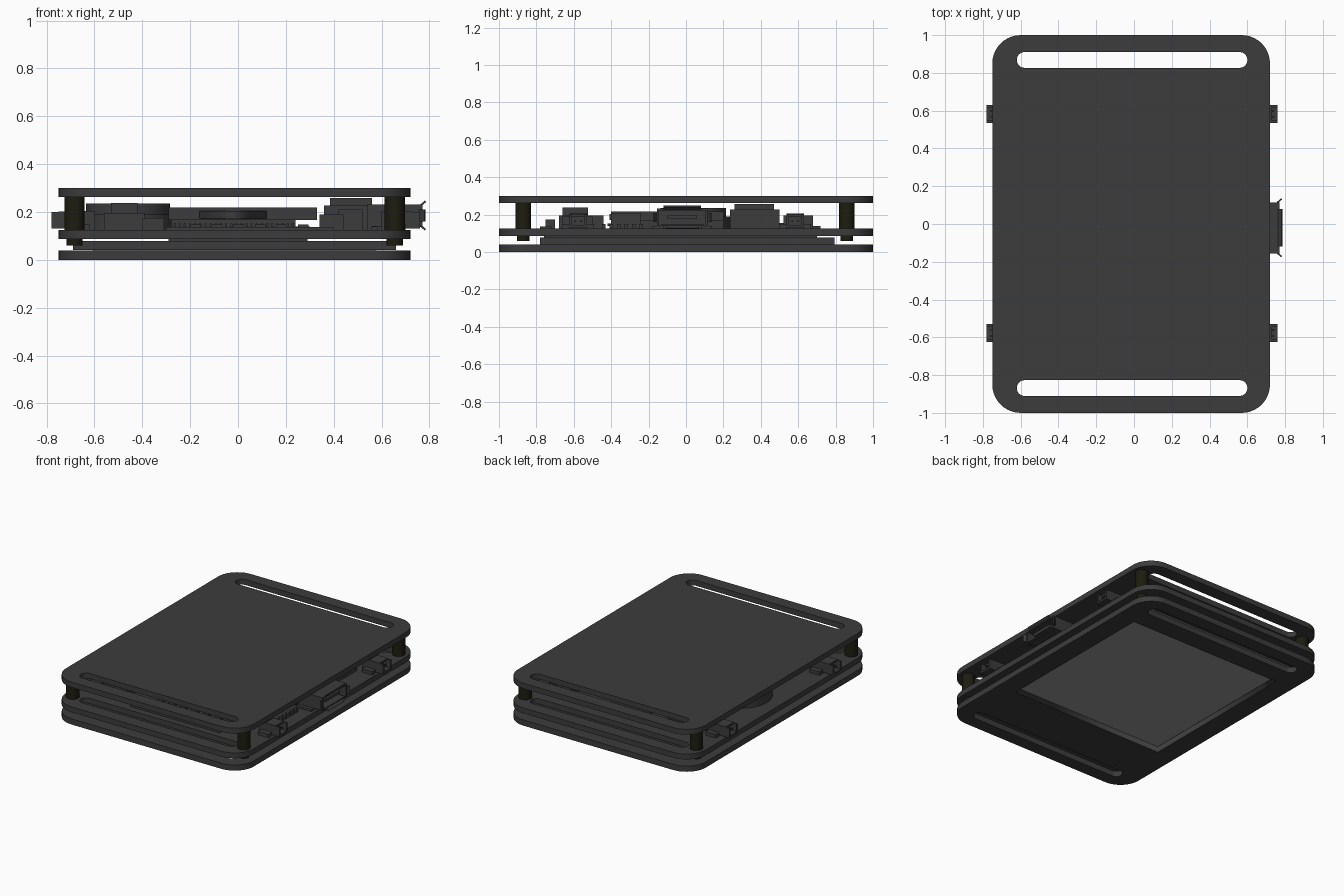
import bpy
from math import sin, cos, pi, radians

if "Cube" in bpy.data.objects:
    bpy.data.objects.remove(bpy.data.objects["Cube"])


def material(name, r, g, b):
    m = bpy.data.materials.new(name)
    m.diffuse_color = (r, g, b, 1)
    m.use_nodes = True
    m.node_tree.nodes["Principled BSDF"].inputs["Base Color"].default_value = m.diffuse_color
    return m


BLACK = material("black", 0.045, 0.045, 0.045)
OLIVE = material("dark_olive", 0.012, 0.012, 0.005)
SCREEN = material("screen_grey", 0.3, 0.3, 0.3)


def rounded(x0, x1, y0, y1, r, n=10):
    """Outline of a rounded rectangle."""
    pts = []
    for k, (cx, cy) in enumerate([(x1 - r, y1 - r), (x0 + r, y1 - r),
                                  (x0 + r, y0 + r), (x1 - r, y0 + r)]):
        for i in range(n + 1):
            a = pi / 2 * (k + i / n)
            pts.append((cx + r * cos(a), cy + r * sin(a)))
    return pts


def plate(name, loops, z0, z1, mat=BLACK):
    """Flat plate from an outer outline followed by hole outlines."""
    cu = bpy.data.curves.new(name, 'CURVE')
    cu.dimensions = '2D'
    cu.fill_mode = 'BOTH'
    cu.extrude = (z1 - z0) / 2
    for loop in loops:
        s = cu.splines.new('POLY')
        s.points.add(len(loop) - 1)
        for p, (x, y) in zip(s.points, loop):
            p.co = (x, y, 0, 1)
        s.use_cyclic_u = True
    ob = bpy.data.objects.new(name, cu)
    ob.location.z = (z0 + z1) / 2
    bpy.context.collection.objects.link(ob)
    bpy.ops.object.select_all(action='DESELECT')
    bpy.context.view_layer.objects.active = ob
    ob.select_set(True)
    bpy.ops.object.convert(target='MESH')
    ob = bpy.context.object
    ob.data.materials.clear()
    ob.data.materials.append(mat)
    return ob


def box(name, x0, x1, y0, y1, z0, z1, mat=BLACK, rot=(0, 0, 0)):
    bpy.ops.mesh.primitive_cube_add(
        size=1, location=((x0 + x1) / 2, (y0 + y1) / 2, (z0 + z1) / 2), rotation=rot)
    ob = bpy.context.object
    ob.name = name
    ob.scale = (abs(x1 - x0), abs(y1 - y0), abs(z1 - z0))
    ob.data.materials.append(mat)
    return ob


def cylinder(name, x, y, r, z0, z1, mat=BLACK, sides=32):
    bpy.ops.mesh.primitive_cylinder_add(vertices=sides, radius=r, depth=z1 - z0,
                                        location=(x, y, (z0 + z1) / 2))
    ob = bpy.context.object
    ob.name = name
    ob.data.materials.append(mat)
    bpy.ops.object.shade_smooth_by_angle()
    return ob


# three slotted plates; the bottom one has the screen window
outline = rounded(-0.75, 0.72, -1, 1, 0.15)
slots = [rounded(-0.62, 0.60, 0.827, 0.91, 0.04), rounded(-0.62, 0.60, -0.91, -0.827, 0.04)]
window = [(-0.61, -0.49), (0.58, -0.49), (0.58, 0.69), (-0.61, 0.69)]
plate("bottom_plate", [outline] + slots + [window], 0, 0.04)
plate("circuit_board", [outline] + slots, 0.087, 0.125)
plate("top_plate", [outline] + slots, 0.262, 0.30)

# display module between bottom plate and board
box("display_module", -0.69, 0.66, -0.78, 0.795, 0.041, 0.078)
box("display_active_area", -0.605, 0.575, -0.485, 0.685, 0.036, 0.042, SCREEN)
box("display_flex_pad", -0.29, 0.29, -0.76, 0.70, 0.077, 0.088)

# corner standoffs with screw ends under the board
for x in (-0.683, 0.655):
    for y in (-0.87, 0.86):
        cylinder("standoff", x, y, 0.042, 0.124, 0.263, OLIVE)
        cylinder("standoff_screw", x, y, 0.034, 0.06, 0.088, OLIVE)

# four plug sockets on the long sides
for side, tip in ((-1, 0.78), (1, 0.76)):
    for y in (-0.577, 0.583):
        def part(name, a, b, y0, y1, z0, z1):
            box(name, *sorted((side * a, side * b)), y + y0, y + y1, z0, z1)
        part("socket_floor", 0.60, tip, -0.047, 0.047, 0.132, 0.145)
        part("socket_back", 0.60, 0.65, -0.047, 0.047, 0.125, 0.205)
        for s in (-1, 1):
            part("socket_wall", 0.60, tip, *sorted((s * 0.035, s * 0.047)), 0.132, 0.2)
            part("socket_foot", 0.62, 0.70, *sorted((s * 0.047, s * 0.085)), 0.124, 0.15)
            part("socket_pin", 0.64, tip - 0.02, s * 0.015 - 0.005, s * 0.015 + 0.005, 0.16, 0.17)
        part("socket_roof", 0.60, tip - 0.03, -0.047, 0.047, 0.19, 0.203)

# power and data port: hollow shell, tongue and flared lips
box("port_shell_top", 0.54, 0.77, -0.155, 0.115, 0.222, 0.232)
box("port_shell_bottom", 0.54, 0.77, -0.135, 0.095, 0.138, 0.148)
box("port_shell_back", 0.54, 0.56, -0.155, 0.115, 0.125, 0.232)
for y, s in ((-0.15, -1), (0.11, 1)):
    box("port_shell_side", 0.54, 0.77, y - 0.005, y + 0.005, 0.14, 0.232)
    box("port_side_lip", 0.755, 0.785, y + s * 0.013 - 0.004, y + s * 0.013 + 0.004,
        0.16, 0.21, rot=(0, 0, s * radians(40)))
    box("port_foot", 0.58, 0.70, y - 0.03, y + 0.03, 0.124, 0.14)
box("port_tongue", 0.55, 0.755, -0.10, 0.06, 0.178, 0.198)
box("port_top_lip", 0.757, 0.787, -0.12, 0.08, 0.231, 0.239, rot=(0, -radians(40), 0))
box("port_bottom_lip", 0.757, 0.787, -0.11, 0.07, 0.131, 0.139, rot=(0, radians(40), 0))

# memory card socket with tray lip and row of contacts
box("card_socket", -0.29, 0.33, -0.40, 0.20, 0.166, 0.218)
box("card_socket_base", -0.28, 0.24, -0.37, 0.20, 0.124, 0.167)
plate("card_socket_lip", [[(-0.16, -0.41), (0.12, -0.41), (0.09, -0.39), (-0.13, -0.39)]],
      0.172, 0.204)
for i in range(24):
    x = -0.27 + i * 0.0215
    box("card_contact", x, x + 0.01, -0.42, -0.36, 0.14, 0.152)

# round coin cell in its holder
cylinder("coin_cell_holder", -0.46, 0.04, 0.20, 0.124, 0.19, sides=48)
cylinder("coin_cell", -0.46, 0.04, 0.175, 0.18, 0.235, sides=48)

# smaller parts on the board: x range, y range, top height
parts = {
    "tall_connector": (0.385, 0.56, 0.26, 0.47, 0.258),
    "tall_connector_step": (0.36, 0.58, 0.235, 0.50, 0.228),
    "inductor": (-0.53, -0.42, -0.66, -0.525, 0.238),
    "inductor_base": (-0.56, -0.39, -0.68, -0.44, 0.195),
    "switch": (0.34, 0.44, -0.66, -0.50, 0.19),
    "front_button": (-0.40, -0.31, -0.75, -0.70, 0.175),
    "processor": (-0.15, 0.15, 0.32, 0.62, 0.155),
    "memory_chip": (-0.50, -0.28, 0.42, 0.60, 0.15),
    "regulator": (0.42, 0.52, -0.40, -0.24, 0.21),
    "rear_connector": (0.42, 0.54, 0.52, 0.68, 0.195),
    "rear_strip": (-0.20, 0.30, 0.68, 0.72, 0.14),
    "front_strip": (-0.30, 0.40, -0.78, -0.72, 0.137),
}
for name, (x0, x1, y0, y1, top) in parts.items():
    box(name, x0, x1, y0, y1, 0.124, top)

# small surface components in rows
for i in range(6):
    x = -0.2 + i * 0.09
    box("small_component", x, x + 0.045, -0.62, -0.59, 0.124, 0.148)
    box("small_component", 0.6, 0.63, -0.45 + i * 0.04, -0.43 + i * 0.04, 0.124, 0.15)
